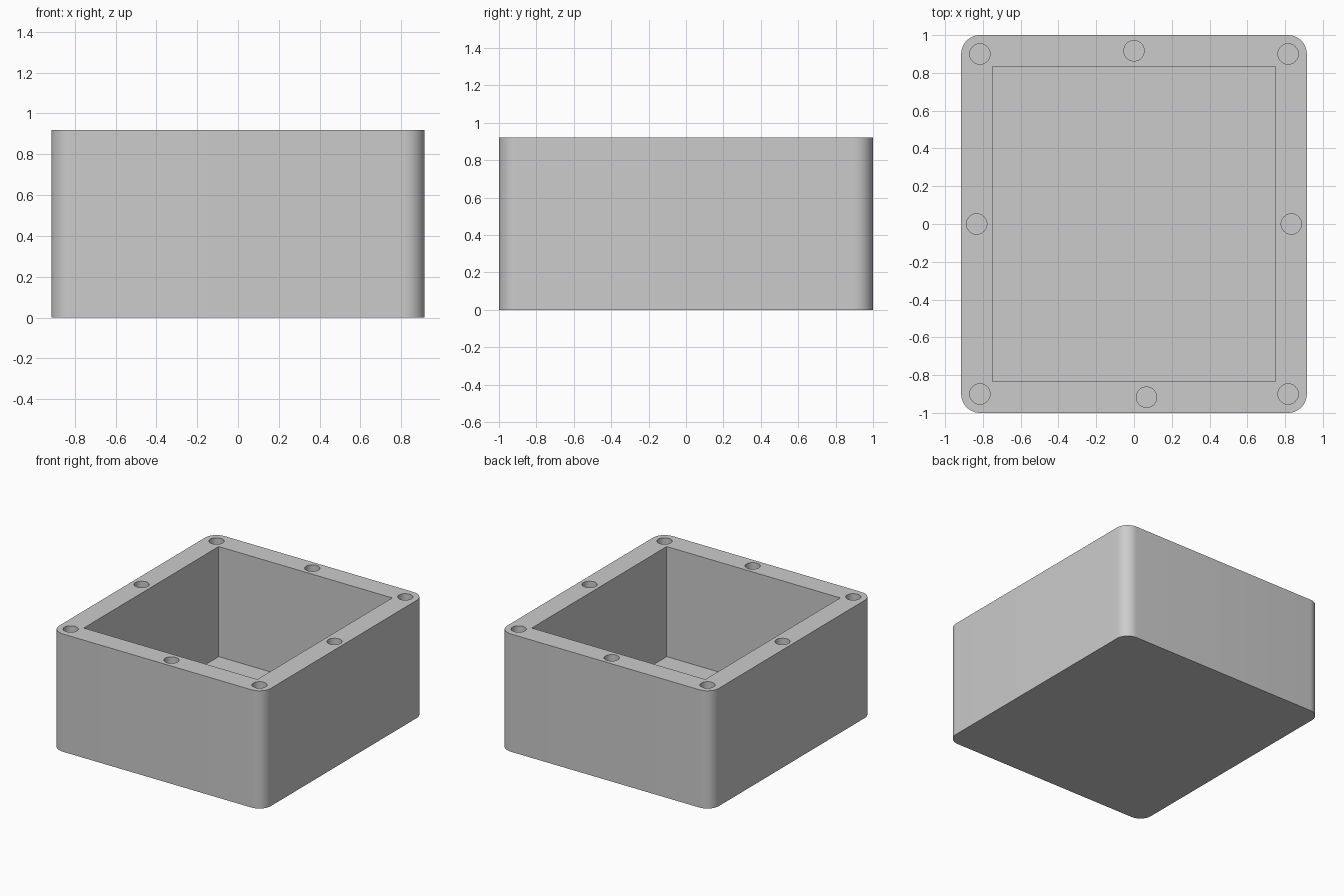
import bpy
import bmesh
from math import cos, sin, pi, radians

cube = bpy.data.objects.get("Cube")
if cube:
    bpy.data.objects.remove(cube, do_unlink=True)

HALF_X, HALF_Y, HEIGHT = 0.915, 1.0, 0.92
CORNER = 0.1
FLOOR = 0.06
HOLE_R, HOLE_DEPTH = 0.054, 0.35

grey = bpy.data.materials.new("light grey")
grey.use_nodes = True
colour = (0.6, 0.6, 0.6, 1)
grey.diffuse_color = colour
grey.node_tree.nodes["Principled BSDF"].inputs["Base Color"].default_value = colour


def prism(name, outline, z0, z1):
    """Extrude a counter-clockwise outline from z0 to z1."""
    bm = bmesh.new()
    base = bm.faces.new([bm.verts.new((x, y, z0)) for x, y in outline])
    top = bmesh.ops.extrude_face_region(bm, geom=[base], use_keep_orig=True)
    moved = [g for g in top["geom"] if isinstance(g, bmesh.types.BMVert)]
    bmesh.ops.translate(bm, verts=moved, vec=(0, 0, z1 - z0))
    bmesh.ops.recalc_face_normals(bm, faces=bm.faces)
    mesh = bpy.data.meshes.new(name)
    bm.to_mesh(mesh)
    bm.free()
    mesh.materials.append(grey)
    obj = bpy.data.objects.new(name, mesh)
    bpy.context.collection.objects.link(obj)
    return obj


def arc(cx, cy, r, start, sweep, steps):
    return [(cx + r * cos(start + sweep * i / steps),
             cy + r * sin(start + sweep * i / steps)) for i in range(steps + 1)]


def cut(target, cutter):
    """Subtract a cutter and remove it."""
    mod = target.modifiers.new("cut", "BOOLEAN")
    mod.operation, mod.solver, mod.object = "DIFFERENCE", "EXACT", cutter
    bpy.context.view_layer.objects.active = target
    bpy.ops.object.modifier_apply(modifier=mod.name)
    bpy.data.objects.remove(cutter, do_unlink=True)


# Outer body with rounded vertical corners
outline = []
for k, (sx, sy) in enumerate([(1, 1), (-1, 1), (-1, -1), (1, -1)]):
    outline += arc(sx * (HALF_X - CORNER), sy * (HALF_Y - CORNER),
                   CORNER, k * pi / 2, pi / 2, 12)
box = prism("enclosure_box", outline, 0, HEIGHT)

# Square-cornered cavity, open at the top
cavity = [(-0.75, -0.833), (0.75, -0.833), (0.75, 0.833), (-0.75, 0.833)]
cut(box, prism("cavity_cutter", cavity, FLOOR, HEIGHT + 0.1))

# Screw holes in the rim: four corners, then one on each side
holes = [(sx * 0.816, sy * 0.9) for sx in (-1, 1) for sy in (-1, 1)]
holes += [(-0.833, 0), (0.833, 0), (0, 0.917), (0.066, -0.917)]
for x, y in holes:
    circle = arc(x, y, HOLE_R, 0, 2 * pi, 40)[:-1]
    cut(box, prism("hole_cutter", circle, HEIGHT - HOLE_DEPTH, HEIGHT + 0.1))

# Smooth the rounded corners and hole walls, keep edges sharp
bpy.ops.object.select_all(action="DESELECT")
box.select_set(True)
bpy.context.view_layer.objects.active = box
bpy.ops.object.shade_smooth_by_angle(angle=radians(30))
